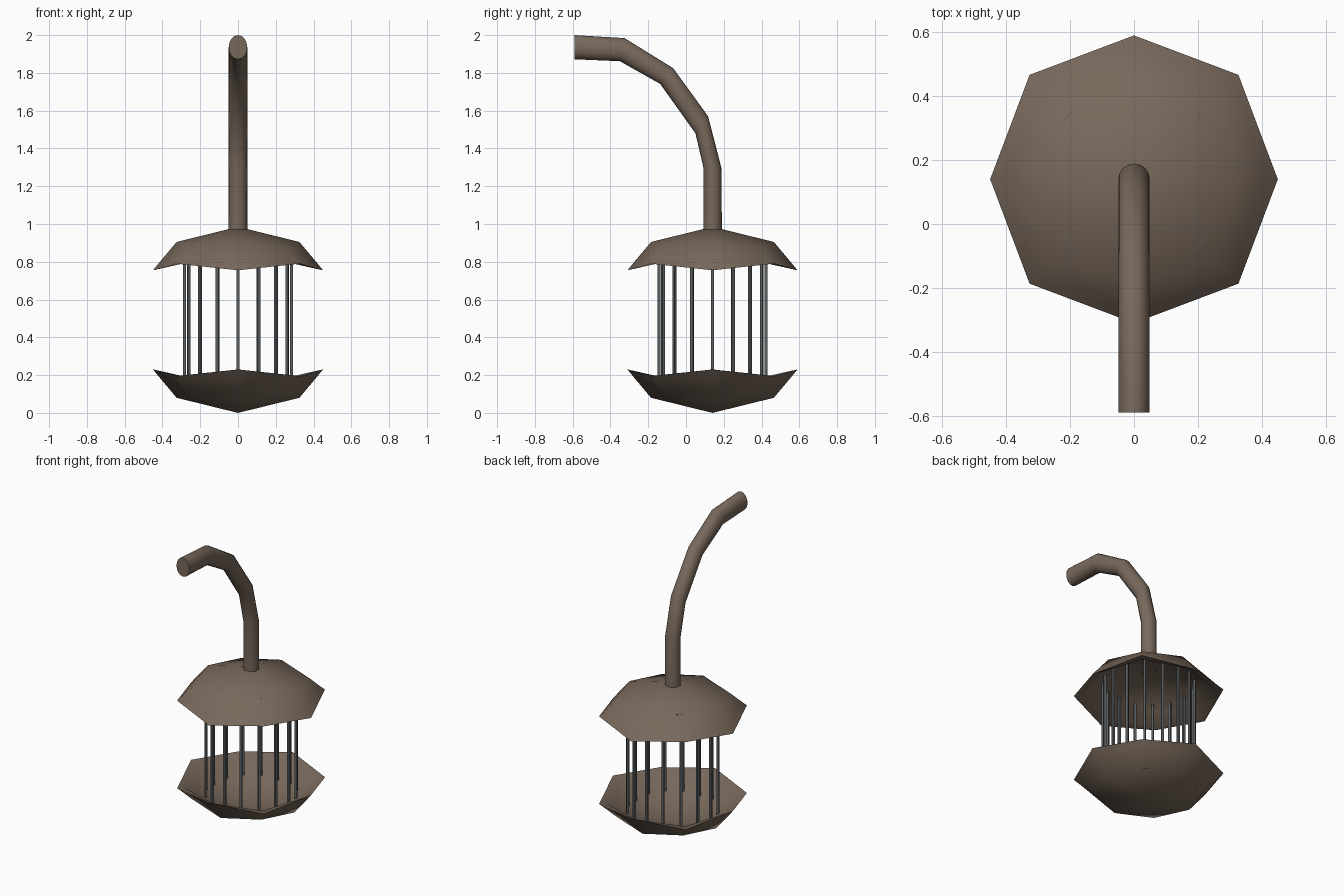
import bpy, bmesh
from math import sin, cos, pi, radians
from mathutils import Vector, Matrix

if "Cube" in bpy.data.objects:
    bpy.data.objects.remove(bpy.data.objects["Cube"])

CY = 0.14      # lantern axis in y
MID = 0.4925   # mirror height between cap and bowl


def material(name, color):
    m = bpy.data.materials.new(name)
    m.diffuse_color = color
    m.use_nodes = True
    m.node_tree.nodes["Principled BSDF"].inputs["Base Color"].default_value = m.diffuse_color
    return m


wood = material("brown", (0.19, 0.14, 0.105, 1))
metal = material("dark_metal", (0.10, 0.11, 0.115, 1))


def finish(name, bm, mat, smooth=None):
    bmesh.ops.recalc_face_normals(bm, faces=bm.faces)
    me = bpy.data.meshes.new(name)
    bm.to_mesh(me)
    bm.free()
    ob = bpy.data.objects.new(name, me)
    bpy.context.collection.objects.link(ob)
    me.materials.append(mat)
    if smooth:
        bpy.ops.object.select_all(action='DESELECT')
        ob.select_set(True)
        bpy.context.view_layer.objects.active = ob
        bpy.ops.object.shade_smooth_by_angle(angle=radians(smooth))
    return ob


def bridge(bm, a, b):
    n = len(a)
    for i in range(n):
        j = (i + 1) % n
        bm.faces.new((a[i], a[j], b[j], b[i]))


# Half-shells: eight-sided rings given as (axis radius, axis z, diagonal radius, diagonal z)
RINGS = [(0.325, 0.905, 0.368, 0.872), (0.415, 0.798, 0.443, 0.805),
         (0.45, 0.755, 0.462, 0.79), (0.395, 0.785, 0.415, 0.79),
         (0.305, 0.875, 0.345, 0.845)]


def shell(name, flip):
    bm = bmesh.new()

    def vert(x, y, z):
        return bm.verts.new((x, y + CY, 2 * MID - z if flip else z))
    rings = []
    for ra, za, rd, zd in RINGS:
        rings.append([vert((rd if i % 2 else ra) * cos(i * pi / 4),
                           (rd if i % 2 else ra) * sin(i * pi / 4),
                           zd if i % 2 else za) for i in range(8)])
    for a, b in zip(rings, rings[1:]):
        bridge(bm, a, b)
    # four quads close the outer and the inner side
    for ring, z in ((rings[0], 0.985), (rings[-1], 0.95)):
        c = vert(0, 0, z)
        for i in range(0, 8, 2):
            bm.faces.new((c, ring[i], ring[i + 1], ring[(i + 2) % 8]))
    finish(name, bm, wood, 50)


shell("top_cap", False)
shell("bottom_bowl", True)

# Cage: sixteen thin square bars with a ring at each end
N, R, W = 16, 0.283, 0.015
TOP, LOW = 0.889, 0.096
bm = bmesh.new()
for i in range(N):
    a = 2 * pi * i / N
    mat = (Matrix.Translation((R * cos(a), R * sin(a) + CY, MID))
           @ Matrix.Rotation(a, 4, 'Z')
           @ Matrix.Diagonal((W, W, TOP - LOW, 1)))
    bmesh.ops.create_cube(bm, size=1, matrix=mat)
for z in (LOW, TOP):
    loops = []
    for dr, dz in ((-1, -1), (1, -1), (1, 1), (-1, 1)):
        r = R + dr * W / 2
        loops.append([bm.verts.new((r * cos(2 * pi * i / N),
                                    r * sin(2 * pi * i / N) + CY,
                                    z + dz * W / 2)) for i in range(N)])
    for k in range(4):
        bridge(bm, loops[k], loops[(k + 1) % 4])
finish("cage_bars", bm, metal)

# Curved stem: each section runs from an outer to an inner (y, z) point
SECTIONS = [((0.19, 0.93), (0.092, 0.93)), ((0.188, 1.295), (0.092, 1.3)),
            ((0.117, 1.57), (0.05, 1.48)), ((-0.068, 1.825), (-0.137, 1.742)),
            ((-0.325, 1.984), (-0.35, 1.862)), ((-0.59, 2.0), (-0.59, 1.872))]
bm = bmesh.new()
prev = None
SIDES = 16
for (oy, oz), (iy, iz) in SECTIONS:
    c = Vector((0, (oy + iy) / 2, (oz + iz) / 2))
    h = Vector((0, (oy - iy) / 2, (oz - iz) / 2))
    ring = [bm.verts.new(c + h * cos(2 * pi * k / SIDES)
                         + Vector((0.049 * sin(2 * pi * k / SIDES), 0, 0)))
            for k in range(SIDES)]
    if prev:
        bridge(bm, prev, ring)
    else:
        bm.faces.new(ring)
    prev = ring
bm.faces.new(prev)
finish("curved_stem", bm, wood, 40)
